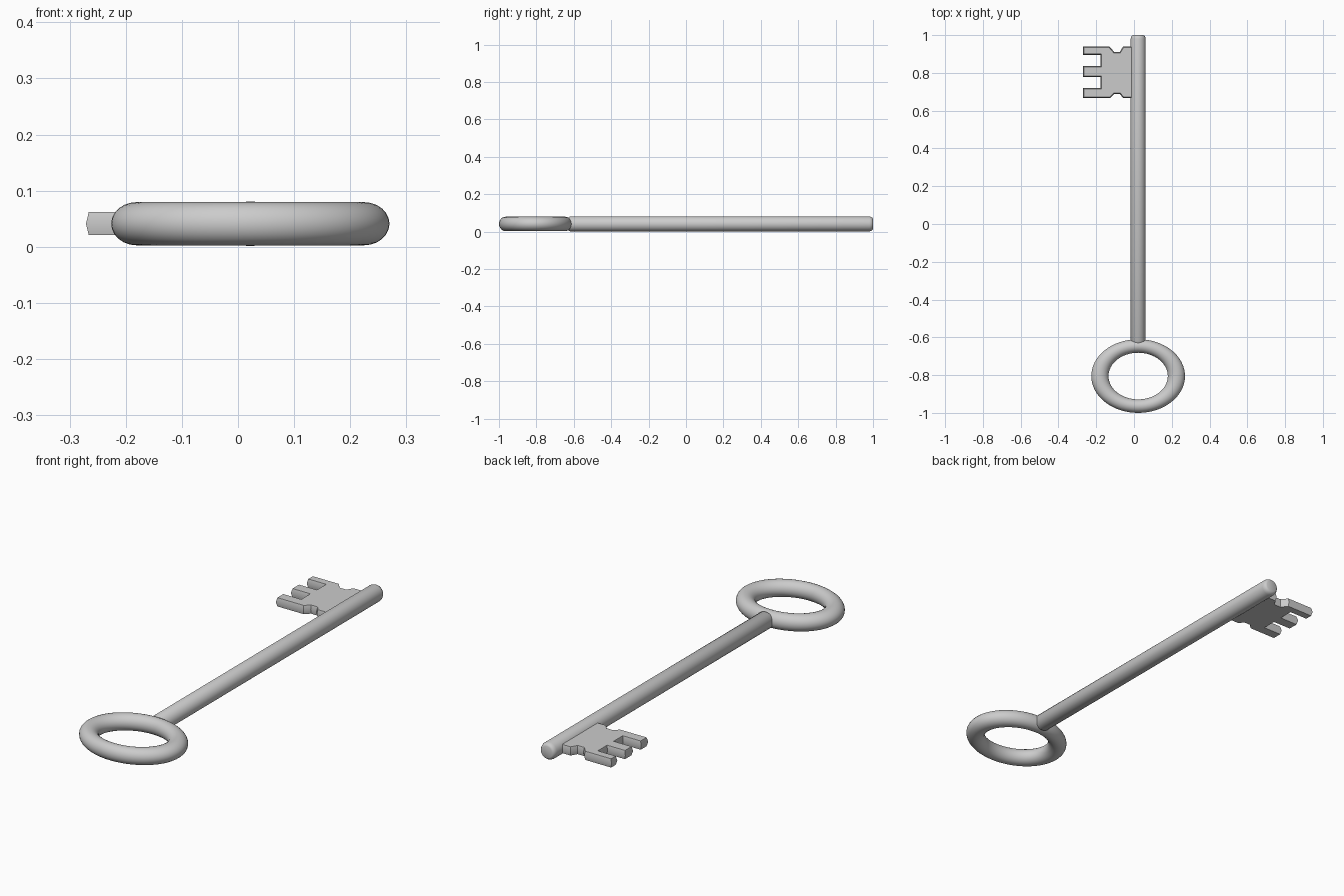
import bpy, bmesh, math
from mathutils import Vector

if "Cube" in bpy.data.objects:
    bpy.data.objects.remove(bpy.data.objects["Cube"])

CX, CZ = 0.022, 0.041


def make_object(name, bm):
    bmesh.ops.recalc_face_normals(bm, faces=bm.faces)
    me = bpy.data.meshes.new(name)
    bm.to_mesh(me)
    bm.free()
    ob = bpy.data.objects.new(name, me)
    bpy.context.collection.objects.link(ob)
    bpy.ops.object.select_all(action='DESELECT')
    ob.select_set(True)
    bpy.context.view_layer.objects.active = ob
    bpy.ops.object.shade_smooth_by_angle(angle=math.radians(35))
    return ob


def bridge(bm, a, b):
    n = len(a)
    for i in range(n):
        bm.faces.new((a[i], a[(i + 1) % n], b[(i + 1) % n], b[i]))


# Oval bow: a ring squashed along y
bpy.ops.mesh.primitive_torus_add(major_radius=0.2025, minor_radius=0.0455,
                                 major_segments=64, minor_segments=24,
                                 location=(CX, -0.805, CZ))
bow = bpy.context.object
bow.name = "bow_ring"
bow.scale = (1, 0.786, 0.0385 / 0.0455)
bpy.ops.object.transform_apply(location=False, rotation=False, scale=True)
bpy.ops.object.shade_smooth_by_angle(angle=math.radians(60))

# Round shaft with softened ends
bm = bmesh.new()
profile = [(-0.635, 0.030), (-0.620, 0.040), (0.980, 0.040),
           (0.990, 0.0375), (0.997, 0.033), (1.0, 0.027)]
N = 32
rings = []
for y, r in profile:
    rings.append([bm.verts.new((CX + r * math.cos(2 * math.pi * i / N), y,
                                CZ + r * math.sin(2 * math.pi * i / N)))
                  for i in range(N)])
for a, b in zip(rings, rings[1:]):
    bridge(bm, a, b)
bm.faces.new(rings[0])
bm.faces.new(rings[-1])
make_object("shaft", bm)

# Toothed bit: outline with a slight ridge around the middle of its edge
outline = [Vector(p) for p in [
    (0.01, 0.667), (-0.058, 0.667), (-0.075, 0.689), (-0.105, 0.689),
    (-0.127, 0.667), (-0.271, 0.667), (-0.271, 0.721), (-0.178, 0.721),
    (-0.178, 0.779), (-0.271, 0.779), (-0.271, 0.837), (-0.178, 0.837),
    (-0.178, 0.896), (-0.271, 0.896), (-0.271, 0.940), (-0.130, 0.940),
    (-0.105, 0.911), (-0.075, 0.911), (-0.058, 0.940), (0.01, 0.940)]]


def inset(points, d):
    """Move a clockwise outline inwards by d."""
    out = []
    for i, p in enumerate(points):
        e1 = (p - points[i - 1]).normalized()
        e2 = (points[(i + 1) % len(points)] - p).normalized()
        n1, n2 = Vector((e1.y, -e1.x)), Vector((e2.y, -e2.x))
        out.append(p + (n1 + n2) * d / (1 + n1.dot(n2)))
    return out


bm = bmesh.new()
layers = [(-0.0205, 0.005), (0, 0), (0.0205, 0.005)]
loops = [[bm.verts.new((p.x, p.y, CZ + dz)) for p in inset(outline, d)]
         for dz, d in layers]
for a, b in zip(loops, loops[1:]):
    bridge(bm, a, b)
bm.faces.new(loops[0])
bm.faces.new(loops[-1])
make_object("key_bit", bm)
